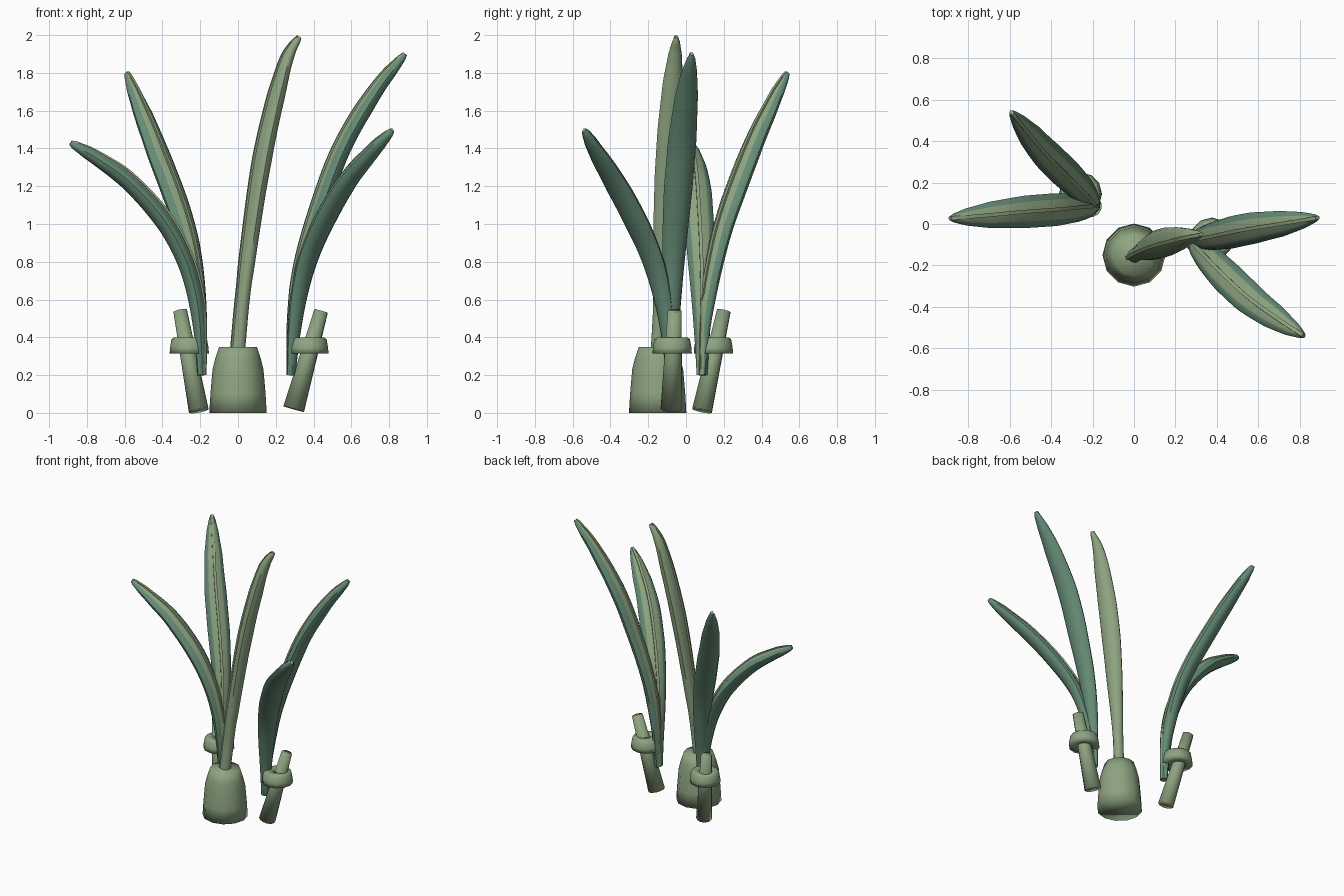
import bpy, bmesh, math
from mathutils import Vector

if "Cube" in bpy.data.objects:
    bpy.data.objects.remove(bpy.data.objects["Cube"])


def material(name, rgb):
    m = bpy.data.materials.new(name)
    m.diffuse_color = (*rgb, 1)
    m.use_nodes = True
    m.node_tree.nodes["Principled BSDF"].inputs["Base Color"].default_value = m.diffuse_color
    return m


LIGHT = material("light_green", (0.27, 0.37, 0.22))
BLUE = material("blue_green", (0.13, 0.26, 0.18))


def finish(bm, name, mats, angle):
    bmesh.ops.recalc_face_normals(bm, faces=bm.faces)
    me = bpy.data.meshes.new(name)
    bm.to_mesh(me)
    bm.free()
    ob = bpy.data.objects.new(name, me)
    bpy.context.collection.objects.link(ob)
    for m in mats:
        me.materials.append(m)
    bpy.ops.object.select_all(action='DESELECT')
    ob.select_set(True)
    bpy.context.view_layer.objects.active = ob
    bpy.ops.object.shade_smooth_by_angle(angle=math.radians(angle))
    return ob


def bridge(bm, rings, closed=False, rule=None):
    """Skin a list of vertex rings with quads."""
    n = len(rings[0])
    pairs = list(zip(rings, rings[1:])) + ([(rings[-1], rings[0])] if closed else [])
    for a, b in pairs:
        for i in range(n):
            j = (i + 1) % n
            f = bm.faces.new((a[i], a[j], b[j], b[i]))
            if rule:
                f.material_index = rule(i)
    if not closed:
        bm.faces.new(rings[0])
        bm.faces.new(rings[-1])


def tube(name, sections, axis=(0, 0, 1), sides=12, closed=False):
    """Round part from (centre, radius) sections along an axis."""
    rot = Vector(axis).to_track_quat('Z', 'Y')
    bm = bmesh.new()
    rings = [[bm.verts.new(Vector(c) + rot @ Vector((r * math.cos(math.tau * i / sides),
                                                     r * math.sin(math.tau * i / sides), 0)))
              for i in range(sides)] for c, r in sections]
    bridge(bm, rings, closed=closed)
    return finish(bm, name, [LIGHT], 180)


def lathe(name, centre, profile, closed=False):
    return tube(name, [((*centre, z), r) for r, z in profile], closed=closed)


def stem(name, p, q, r0, r1):
    return tube(name, [(p, r0), (q, r1)], Vector(q) - Vector(p))


def lerp_table(table, t):
    for (a, u), (b, v) in zip(table, table[1:]):
        if t <= b:
            return u + (v - u) * (t - a) / (b - a)
    return table[-1][1]


def smooth_path(pts, steps=8):
    """Catmull-Rom through the points."""
    pts = [Vector(p) for p in pts]
    ext = [2 * pts[0] - pts[1]] + pts + [2 * pts[-1] - pts[-2]]
    out = []
    for k in range(1, len(ext) - 2):
        a, b, c, d = ext[k - 1:k + 3]
        for s in range(steps):
            t = s / steps
            out.append(0.5 * (2 * b + (c - a) * t + (2 * a - 5 * b + 4 * c - d) * t * t
                              + (3 * b - a - 3 * c + d) * t ** 3))
    return out + [pts[-1]]


# Thick lens section with a raised rib of constant width on the inner face
RIB = 0.009
HALF = [(0.1, 1.08), (0.12, 0.86), (0.62, 0.62), (0.9, 0.3), (1.0, -0.03), (0.86, -0.5), (0.48, -0.86)]
SECTION = HALF + [(0, -1.0)] + [(-x, y) for x, y in reversed(HALF)]
WIDTH = [(0, 0.36), (0.1, 0.47), (0.2, 0.6), (0.4, 0.87), (0.55, 1), (0.7, 0.99), (0.85, 0.8), (0.94, 0.52),
         (0.985, 0.28), (1, 0.13)]
DEPTH = [(0, 0.42), (0.25, 0.85), (0.6, 1), (0.8, 0.92), (0.93, 0.68), (0.985, 0.42), (1, 0.25)]


def leaf(name, pts, width, depth, two_tone=True, base=0.0):
    path = smooth_path(pts)
    lean = path[-1] - path[0]
    side = Vector((-lean.y, lean.x, 0)).normalized()
    dist = [0]
    for a, b in zip(path, path[1:]):
        dist.append(dist[-1] + (b - a).length)
    bm = bmesh.new()
    rings = []
    for k, c in enumerate(path):
        t = dist[k] / dist[-1]
        tan = (path[min(k + 1, len(path) - 1)] - path[max(k - 1, 0)]).normalized()
        up = tan.cross(side).normalized()
        if up.z < 0:
            up = -up
        w = width * max(lerp_table(WIDTH, t), base if t < 0.5 else 0)
        h = depth * max(lerp_table(DEPTH, t), 0.78 if base and t < 0.5 else 0)
        rings.append([bm.verts.new(c + side * (math.copysign(RIB, x) if 0 < abs(x) < 0.2 else x * w)
                                   + up * y * h) for x, y in SECTION])
    n = len(SECTION)
    # Light rib and band beside it, blue green on the edges and back
    bridge(bm, rings, rule=lambda i: int(two_tone and 2 <= i < n - 3))
    return finish(bm, name, [LIGHT, BLUE], 40)


# Central bulb
lathe("bulb", (0, -0.15), [(0.152, 0), (0.146, 0.1), (0.135, 0.23), (0.12, 0.29), (0.1, 0.35)])

# Side stems, each with a collar
collar = [(0.03, 0.315), (0.104, 0.315), (0.102, 0.345), (0.094, 0.39), (0.08, 0.4), (0.03, 0.4)]
stem("left_stem", (-0.208, 0.085, 0.012), (-0.306, 0.2, 0.54), 0.054, 0.037)
lathe("left_collar", (-0.258, 0.145), collar, closed=True)
stem("right_stem", (0.295, -0.078, 0.02), (0.44, -0.06, 0.54), 0.057, 0.037)
lathe("right_collar", (0.375, -0.073), collar, closed=True)

# Leaves
leaf("centre_leaf", [(0, -0.153, 0.33), (0.03, -0.135, 0.65), (0.075, -0.115, 1.0), (0.112, -0.1, 1.25),
                     (0.16, -0.085, 1.5), (0.227, -0.068, 1.77), (0.27, -0.058, 1.9), (0.325, -0.05, 1.99)],
     0.07, 0.05, two_tone=False, base=0.5)
leaf("left_back_leaf", [(-0.19, 0.08, 0.2), (-0.2, 0.1, 0.5), (-0.237, 0.15, 0.8), (-0.3, 0.215, 1.05),
                        (-0.43, 0.345, 1.4), (-0.52, 0.45, 1.63), (-0.59, 0.538, 1.8)], 0.075, 0.05)
leaf("left_leaf", [(-0.19, 0.085, 0.2), (-0.2, 0.085, 0.42), (-0.225, 0.083, 0.62), (-0.285, 0.078, 0.82),
                   (-0.395, 0.068, 1.02), (-0.57, 0.055, 1.217), (-0.73, 0.04, 1.336), (-0.887, 0.027, 1.43)],
     0.079, 0.05)
leaf("right_leaf", [(0.28, -0.08, 0.2), (0.298, -0.075, 0.5), (0.345, -0.066, 0.8), (0.435, -0.048, 1.1),
                    (0.56, -0.022, 1.42), (0.73, 0.005, 1.705), (0.885, 0.03, 1.9)], 0.077, 0.05)
leaf("right_front_leaf", [(0.28, -0.08, 0.2), (0.295, -0.095, 0.42), (0.32, -0.125, 0.62), (0.37, -0.178, 0.82),
                          (0.455, -0.265, 1.02), (0.575, -0.375, 1.225), (0.715, -0.475, 1.39),
                          (0.818, -0.54, 1.495)], 0.079, 0.05)
